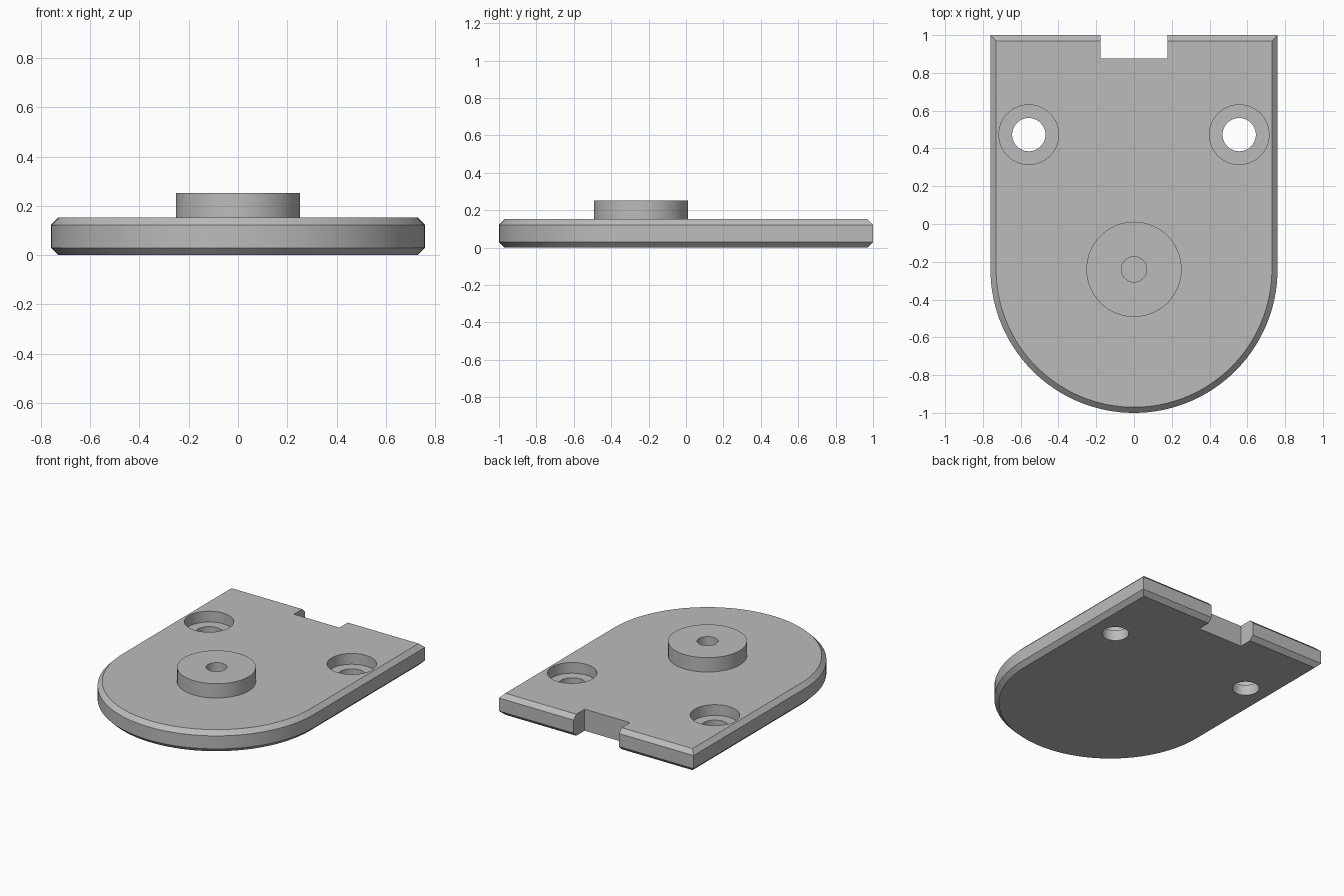
import bpy, bmesh, math

cube = bpy.data.objects.get("Cube")
if cube:
    bpy.data.objects.remove(cube, do_unlink=True)

HALF_W, BACK_Y, ARC_Y = 0.76, 1.0, -0.24
THICK, CHAMFER = 0.152, 0.03

grey = bpy.data.materials.new("plain grey")
grey.use_nodes = True
colour = (0.5, 0.5, 0.5, 1)
grey.diffuse_color = colour
grey.node_tree.nodes["Principled BSDF"].inputs["Base Color"].default_value = colour


def stack(name, rings):
    """Solid skinned through a list of matching closed rings, bottom to top."""
    bm = bmesh.new()
    loops = [[bm.verts.new(p) for p in ring] for ring in rings]
    n = len(loops[0])
    for low, high in zip(loops, loops[1:]):
        for i in range(n):
            j = (i + 1) % n
            bm.faces.new((low[i], low[j], high[j], high[i]))
    bm.faces.new(loops[0][::-1])
    bm.faces.new(loops[-1])
    bmesh.ops.recalc_face_normals(bm, faces=bm.faces[:])
    mesh = bpy.data.meshes.new(name)
    bm.to_mesh(mesh)
    bm.free()
    mesh.materials.append(grey)
    obj = bpy.data.objects.new(name, mesh)
    bpy.context.collection.objects.link(obj)
    return obj


def turned(name, x, y, profile, sides=64):
    """Round part from (radius, height) steps."""
    turn = [math.tau * i / sides for i in range(sides)]
    return stack(name, [[(x + r * math.cos(a), y + r * math.sin(a), z) for a in turn]
                        for r, z in profile])


def outline(inset, z, steps=64):
    """Square back and half-round front, shrunk by inset."""
    r = HALF_W - inset
    arc = [math.pi * (1 + i / steps) for i in range(steps + 1)]
    points = [(r * math.cos(a), ARC_Y + r * math.sin(a), z) for a in arc]
    return points + [(r, BACK_Y - inset, z), (-r, BACK_Y - inset, z)]


def combine(target, tool, operation):
    mod = target.modifiers.new(tool.name, 'BOOLEAN')
    mod.operation = operation
    mod.solver = 'EXACT'
    mod.object = tool
    bpy.context.view_layer.objects.active = target
    bpy.ops.object.modifier_apply(modifier=mod.name)
    bpy.data.objects.remove(tool, do_unlink=True)


# Chamfered base plate
plate = stack("base_plate", [outline(CHAMFER, 0), outline(0, CHAMFER),
                             outline(0, THICK - CHAMFER), outline(CHAMFER, THICK)])

# Raised round boss with a blind hole
combine(plate, turned("boss", 0, ARC_Y, [(0.252, 0.08), (0.252, 0.253)]), 'UNION')
combine(plate, turned("boss_hole", 0, ARC_Y, [(0.067, 0.05), (0.067, 0.4)]), 'DIFFERENCE')

# Counterbored screw holes
for side in (-1, 1):
    hole = turned("screw_hole", side * 0.557, 0.473,
                  [(0.088, -0.1), (0.088, 0.076), (0.158, 0.076), (0.158, 0.3)])
    combine(plate, hole, 'DIFFERENCE')

# Notch in the back edge
notch = stack("back_notch", [[(-0.177, 0.877, z), (0.177, 0.877, z),
                              (0.177, 1.1, z), (-0.177, 1.1, z)] for z in (-0.1, 0.3)])
combine(plate, notch, 'DIFFERENCE')

# Smooth round walls, crisp edges
bpy.ops.object.select_all(action='DESELECT')
plate.select_set(True)
bpy.context.view_layer.objects.active = plate
bpy.ops.object.shade_smooth_by_angle(angle=math.radians(30))
